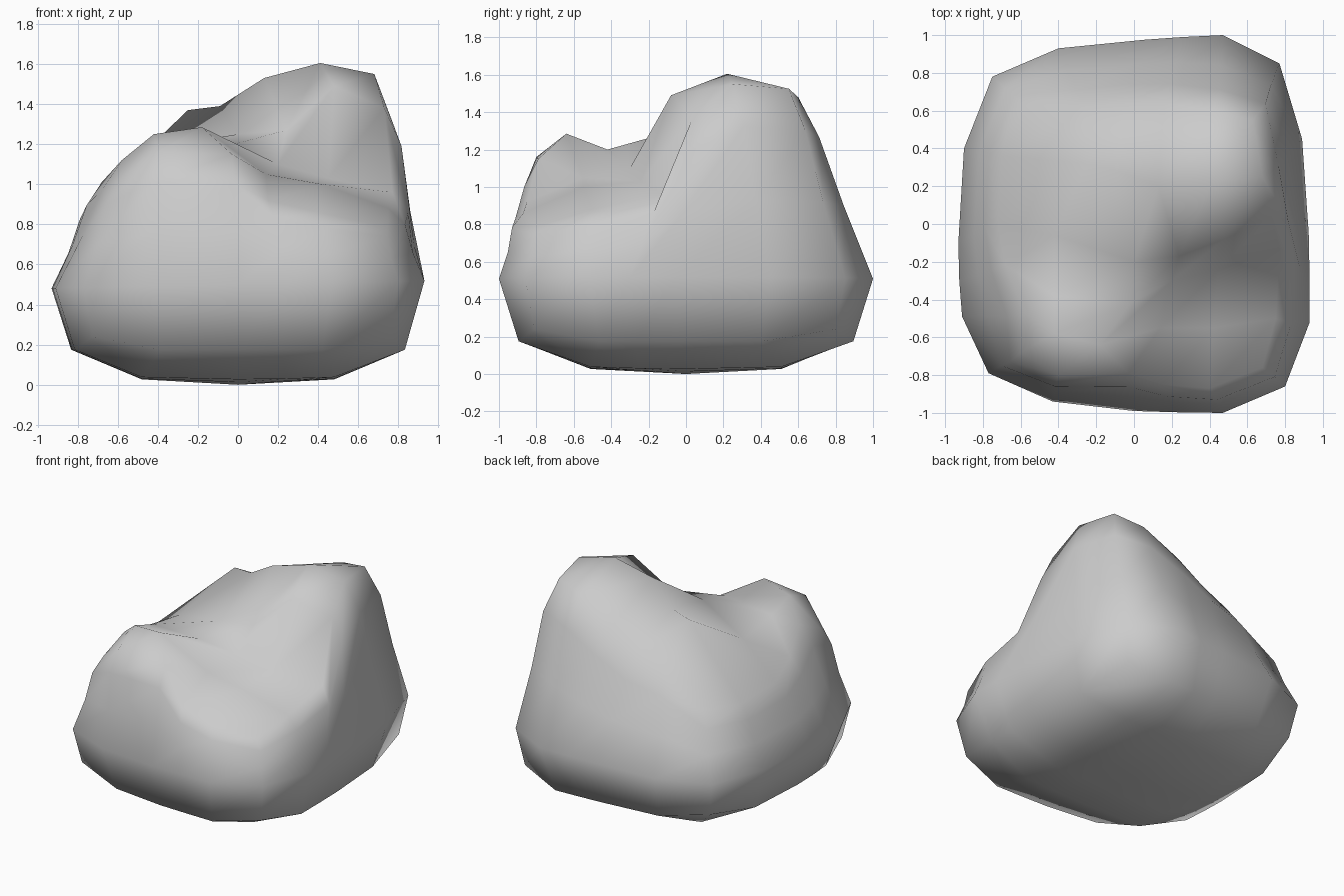
import bpy, bmesh
from mathutils import Vector

if "Cube" in bpy.data.objects:
    bpy.data.objects.remove(bpy.data.objects["Cube"])

# Widest outline of the boulder (20 points, counter-clockwise from front left)
WAIST = [(-.77, -.79), (-.43, -.94), (0, -.99), (.24, -.997), (.47, -1),
         (.80, -.86), (.93, -.52), (.93, -.30), (.925, -.05), (.89, .45),
         (.77, .85), (.47, 1), (.26, .99), (.05, .975), (-.40, .93),
         (-.75, .78), (-.90, .40), (-.93, -.10), (-.925, -.30), (-.91, -.49)]

# Sculpted crown: 6 x 6 points, rows front to back, each left to right
CROWN = [
    [(-.60, -.68, 1.02), (-.40, -.80, 1.16), (-.03, -.79, 1.15),
     (.15, -.85, .92), (.40, -.87, .86), (.68, -.76, .80)],
    [(-.58, -.47, 1.12), (-.42, -.58, 1.25), (-.18, -.64, 1.285),
     (.14, -.55, 1.05), (.42, -.55, 1.00), (.75, -.50, .88)],
    [(-.68, -.22, 1.01), (-.42, -.38, 1.18), (-.02, -.42, 1.20),
     (.20, -.30, 1.10), (.45, -.24, 1.03), (.77, -.13, .96)],
    [(-.72, 0, .92), (-.42, -.06, 1.13), (0, -.20, 1.25),
     (.24, -.17, 1.27), (.48, -.08, 1.49), (.73, .04, 1.38)],
    [(-.70, .36, .90), (-.25, .32, 1.37), (-.09, .28, 1.39),
     (.13, .20, 1.53), (.41, .22, 1.605), (.68, .25, 1.55)],
    [(-.58, .62, .91), (-.27, .62, 1.11), (-.05, .64, 1.19),
     (.16, .64, 1.32), (.42, .60, 1.48), (.63, .55, 1.525)],
]
N = 5

# Grid positions of the border, in the same order as WAIST
BORDER = ([(i, 0) for i in range(N)] + [(N, j) for j in range(N)] +
          [(i, N) for i in range(N, 0, -1)] + [(0, j) for j in range(N, 0, -1)])

bm = bmesh.new()


def bridge(low, high):
    for n in range(4 * N):
        m = (n + 1) % (4 * N)
        bm.faces.new((low[n], low[m], high[m], high[n]))


def fill(grid, flip):
    for j in range(N):
        for i in range(N):
            q = [grid[i, j], grid[i + 1, j], grid[i + 1, j + 1], grid[i, j + 1]]
            bm.faces.new(q[::-1] if flip else q)


# Crown
top = {(i, j): bm.verts.new(CROWN[j][i]) for i in range(N + 1) for j in range(N + 1)}
fill(top, False)
top_ring = [top[b] for b in BORDER]

# Underside: shallow bowl with a rounded rim
bottom_ring = []
for n, (x, y) in enumerate(WAIST):
    s, z = (.945, .24) if n % N == 0 else (.895, .175)
    bottom_ring.append(bm.verts.new((x * s, y * s, z)))
base = dict(zip(BORDER, bottom_ring))
for i, a in enumerate((-1, 0, .5, 1), 1):
    for j, b in enumerate((-1, -.5, 0, 1), 1):
        base[i, j] = bm.verts.new((a * .48, b * .51, .027 * (a * a + b * b) ** .5))
fill(base, True)

# Flanks: waist, then two slightly bulging rings up to the crown
rings = [bottom_ring, [bm.verts.new((x, y, .5 + .02 * x)) for x, y in WAIST]]
for t, right, left, depth in ((.40, 1.015, 1.0, 1.005), (.78, 1.055, 1.03, 1.035)):
    ring = []
    for low, high in zip(rings[1], top_ring):
        p = low.co.lerp(high.co, t)
        wide = right if p.x > 0 else left
        ring.append(bm.verts.new(Vector((p.x * wide, p.y * depth, p.z))))
    rings.append(ring)
rings.append(top_ring)
for low, high in zip(rings, rings[1:]):
    bridge(low, high)

bmesh.ops.recalc_face_normals(bm, faces=bm.faces)
for f in bm.faces:
    f.smooth = True
mesh = bpy.data.meshes.new("boulder")
bm.to_mesh(mesh)
bm.free()
bpy.context.collection.objects.link(bpy.data.objects.new("boulder", mesh))
